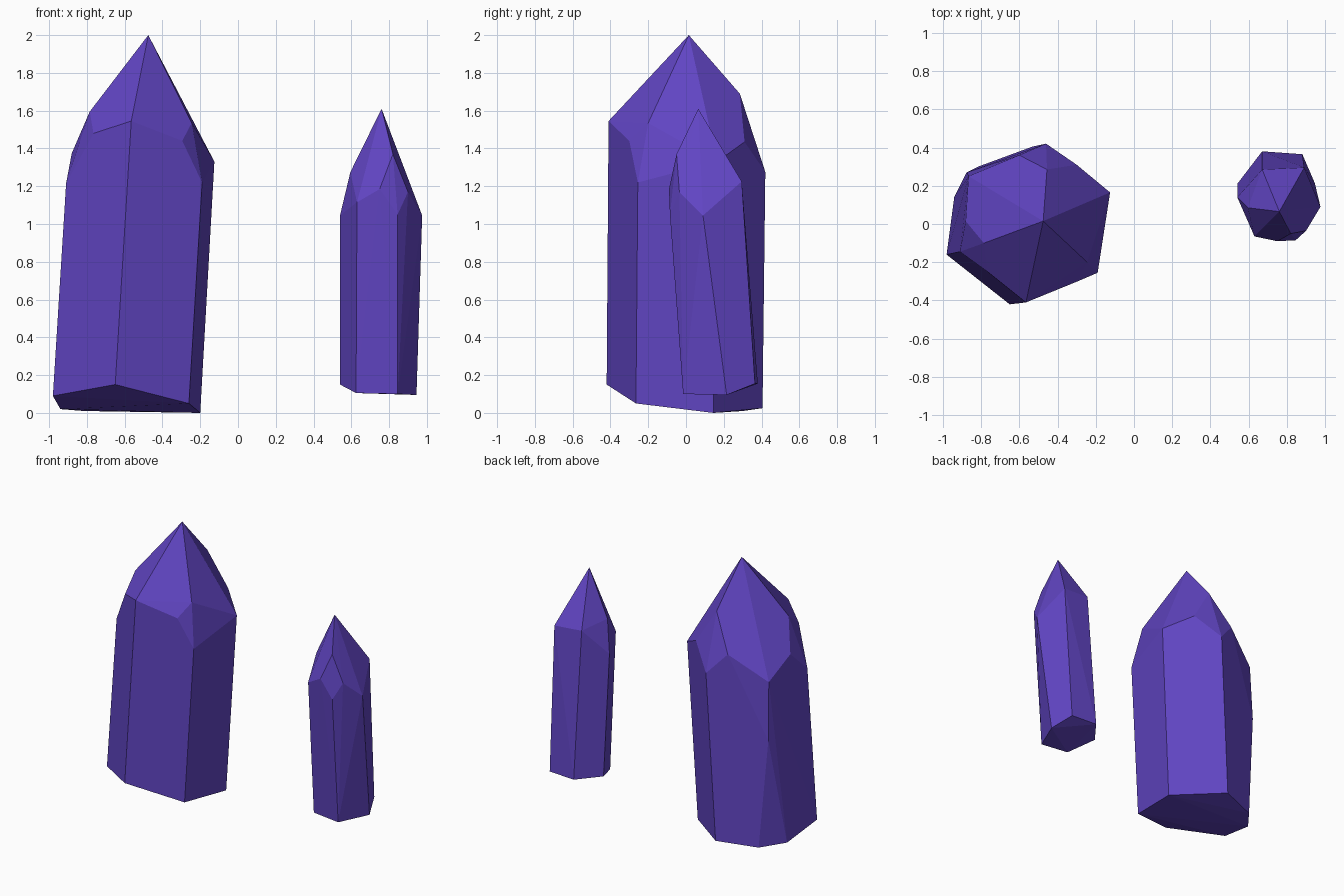
import bpy
import bmesh
from math import radians

cube = bpy.data.objects.get("Cube")
if cube:
    bpy.data.objects.remove(cube, do_unlink=True)


def make_material(name, colour):
    material = bpy.data.materials.new(name)
    material.use_nodes = True
    material.diffuse_color = colour
    material.node_tree.nodes["Principled BSDF"].inputs["Base Color"].default_value = colour
    return material


def make_crystal(name, material, *rings):
    """Wrap flat facets around the corner rings of one crystal."""
    bm = bmesh.new()
    for ring in rings:
        for corner in ring:
            bm.verts.new(corner)
    bmesh.ops.convex_hull(bm, input=bm.verts[:])
    # Drop loose corners and merge nearly flat triangles into facets
    loose = [v for v in bm.verts if not v.link_faces]
    bmesh.ops.delete(bm, geom=loose, context="VERTS")
    bmesh.ops.dissolve_limit(bm, angle_limit=radians(2),
                             verts=bm.verts[:], edges=bm.edges[:])
    bmesh.ops.recalc_face_normals(bm, faces=bm.faces[:])
    mesh = bpy.data.meshes.new(name)
    bm.to_mesh(mesh)
    bm.free()
    mesh.materials.append(material)
    crystal = bpy.data.objects.new(name, mesh)
    bpy.context.collection.objects.link(crystal)
    return crystal


purple = make_material("crystal purple", (0.12, 0.06, 0.55, 1))

# Large crystal: broken base, column shoulders, tip facets, point
large_base = [(-.65, -.42, .15), (-.26, -.265, .05), (-.2, .145, 0),
              (-.53, .405, .025), (-.815, .3, .01), (-.94, .14, .02),
              (-.98, -.16, .09)]
large_shoulders = [(-.565, -.41, 1.545), (-.19, -.255, 1.22), (-.125, .165, 1.33),
                   (-.46, .42, 1.275), (-.865, .25, 1.25), (-.875, .27, .82),
                   (-.91, -.145, 1.215)]
large_facets = [(-.295, -.3, 1.44), (-.245, -.2, 1.535), (-.3, .31, 1.435),
                (-.455, .285, 1.69), (-.6, .36, 1.43), (-.88, .015, 1.375),
                (-.785, -.1, 1.595), (-.765, -.25, 1.48)]
large_point = [(-.475, .015, 2)]
make_crystal("large_crystal", purple,
             large_base, large_shoulders, large_facets, large_point)

# Small crystal, leaning slightly forward
small_base = [(.625, .01, .105), (.845, -.015, .1), (.945, .215, .095),
              (.88, .365, .155), (.67, .38, .155), (.54, .21, .15)]
small_shoulders = [(.63, -.065, 1.115), (.75, -.09, 1.185), (.845, -.085, 1.05),
                   (.975, .09, 1.045), (.89, .295, 1.225), (.67, .285, 1.24),
                   (.54, .14, 1.045)]
small_facets = [(.9, -.035, 1.17), (.82, -.05, 1.37), (.81, .13, 1.465),
                (.85, .22, 1.325), (.925, .205, 1.12), (.595, .085, 1.275)]
small_point = [(.76, .065, 1.61)]
make_crystal("small_crystal", purple,
             small_base, small_shoulders, small_facets, small_point)
